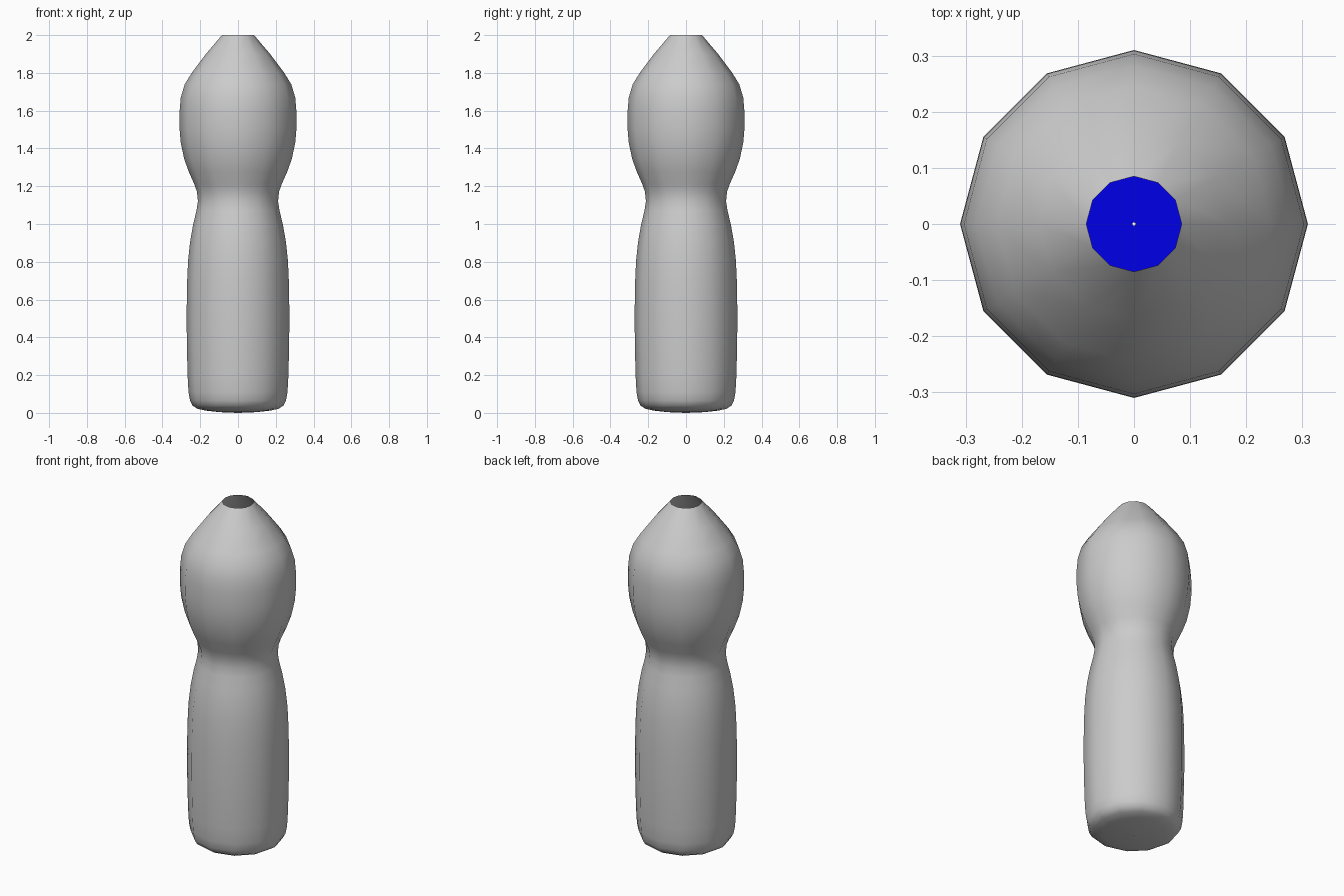
import bpy, bmesh
from math import cos, sin, tau

if "Cube" in bpy.data.objects:
    bpy.data.objects.remove(bpy.data.objects["Cube"])

SIDES = 12


def lathe(name, profile):
    """Revolve (radius, z) points around z with a low side count."""
    bm = bmesh.new()
    rings = [[bm.verts.new((r * cos(tau * i / SIDES), r * sin(tau * i / SIDES), z))
              for i in range(SIDES)] for r, z in profile]
    for low, high in zip(rings, rings[1:]):
        for i in range(SIDES):
            j = (i + 1) % SIDES
            bm.faces.new((low[i], low[j], high[j], high[i])).smooth = True
    mesh = bpy.data.meshes.new(name)
    bm.to_mesh(mesh)
    bm.free()
    obj = bpy.data.objects.new(name, mesh)
    bpy.context.collection.objects.link(obj)
    return obj


# Open-topped bottle shell: rounded foot, grip, waist, bulb, tapered mouth
lathe("bottle", [
    (0.003, 0.0), (0.10, 0.004), (0.17, 0.012), (0.215, 0.022), (0.24, 0.038),
    (0.254, 0.065), (0.262, 0.11), (0.267, 0.2), (0.271, 0.38), (0.272, 0.52),
    (0.27, 0.68), (0.264, 0.81), (0.253, 0.91), (0.237, 1.0), (0.22, 1.07),
    (0.212, 1.12), (0.217, 1.17), (0.231, 1.21), (0.26, 1.275), (0.285, 1.345),
    (0.303, 1.43), (0.31, 1.51), (0.309, 1.6), (0.303, 1.67), (0.282, 1.74),
    (0.245, 1.80), (0.17, 1.9), (0.085, 2.0)])

# Blue liquid surface seen through the mouth
liquid = lathe("liquid_surface", [(0.20, 1.0), (0.003, 1.0)])
blue = bpy.data.materials.new("blue_liquid")
blue.diffuse_color = (0.0, 0.0, 0.8, 1.0)
blue.use_nodes = True
blue.node_tree.nodes["Principled BSDF"].inputs["Base Color"].default_value = blue.diffuse_color
liquid.data.materials.append(blue)
